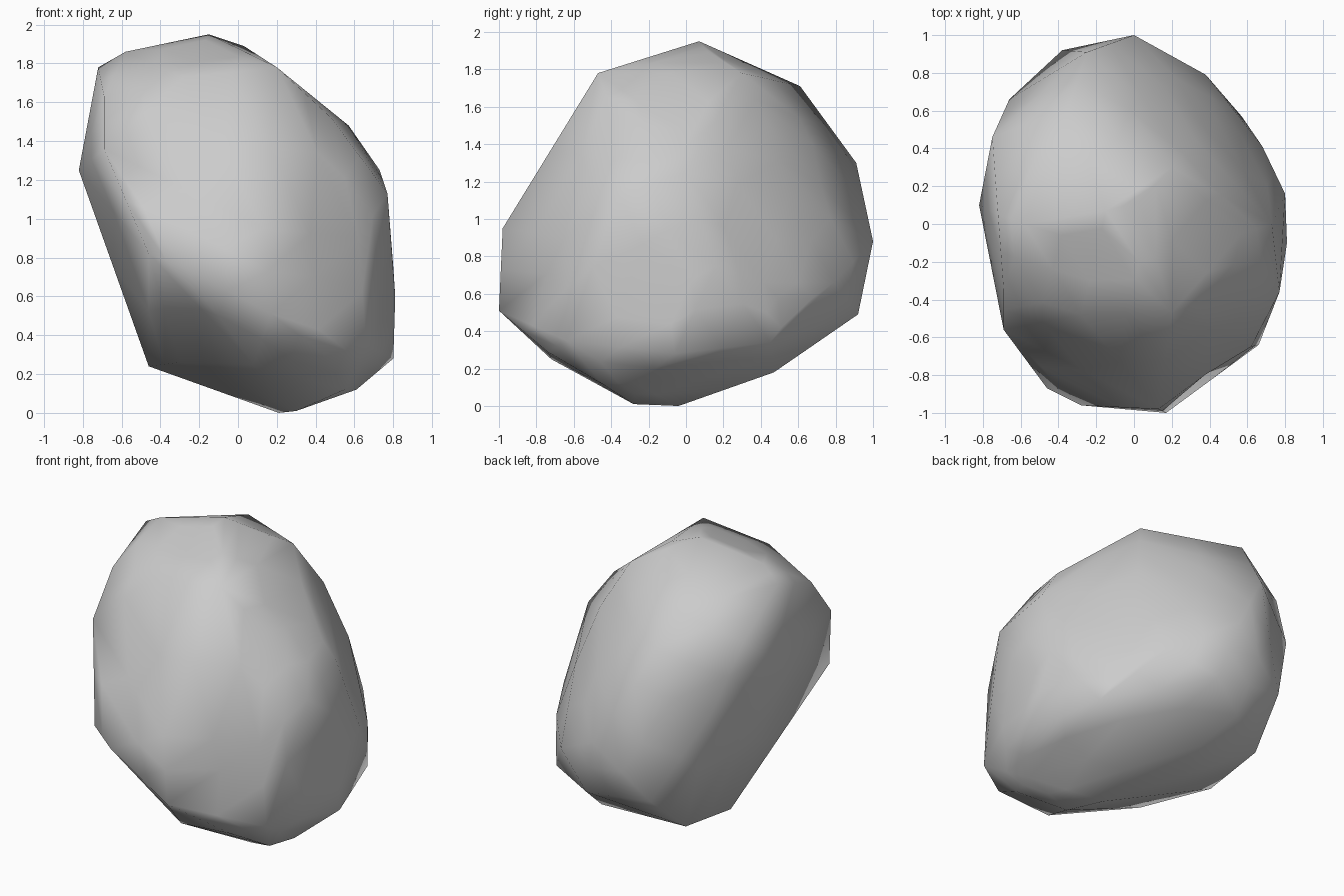
import bpy, bmesh
from mathutils import Vector

# Corner points of the boulder, grouped by region
crown = [(-.15, .07, 1.95), (.03, .12, 1.89), (.2, .3, 1.78), (-.19, -.12, 1.89), (-.58, 0, 1.86),
         (-.72, .05, 1.78), (-.28, -.48, 1.73), (.2, -.47, 1.78), (-.35, .61, 1.71)]
front = [(-.69, -.35, 1.63), (-.69, -.56, 1.36), (-.46, -.87, .82), (.13, -.98, .95),
         (.17, -1, .51), (-.28, -.96, .75), (.62, -.65, .90)]
right = [(.57, -.05, 1.48), (.48, -.38, 1.52), (.73, 0, 1.25), (.77, -.36, 1.13), (.81, -.1, .60),
         (.8, -.06, .28), (.8, .16, .75), (.68, .41, .66), (.65, .45, .34), (.57, .57, .5),
         (.33, .44, 1.50), (.44, .55, 1.12)]
back = [(0, 1, .88), (-.25, .91, 1.30), (.38, .79, .66), (.1, .92, .49), (-.38, .92, .55),
        (-.66, .66, 1.13), (-.75, .46, 1.55), (-.82, .1, 1.25)]
base = [(.21, -.04, 0), (.3, -.28, .01), (.61, -.27, .12), (.55, -.45, .12), (.66, -.64, .35),
        (.46, -.74, .29), (.08, -.72, .25), (-.3, -.3, .26), (-.46, .18, .24), (-.44, .63, .29),
        (.3, .47, .18)]

# Wrap the corners into one stone
bm = bmesh.new()
for p in crown + front + right + back + base:
    bm.verts.new(p)
bmesh.ops.convex_hull(bm, input=bm.verts)
bmesh.ops.delete(bm, geom=[v for v in bm.verts if not v.link_faces], context='VERTS')

# Shallow hollow between the two front ridges
bmesh.ops.subdivide_edges(bm, edges=bm.edges[:], cuts=1, use_grid_fill=True)
hollow, radius, depth = Vector((.37, -.83, .72)), .25, .09
for v in bm.verts:
    fall = max(0, 1 - (v.co - hollow).length / radius)
    v.co.y += depth * fall
bmesh.ops.recalc_face_normals(bm, faces=bm.faces)
for f in bm.faces:
    f.smooth = True

mesh = bpy.data.meshes.new("boulder")
bm.to_mesh(mesh)
bm.free()
boulder = bpy.data.objects.new("boulder", mesh)
bpy.context.collection.objects.link(boulder)
